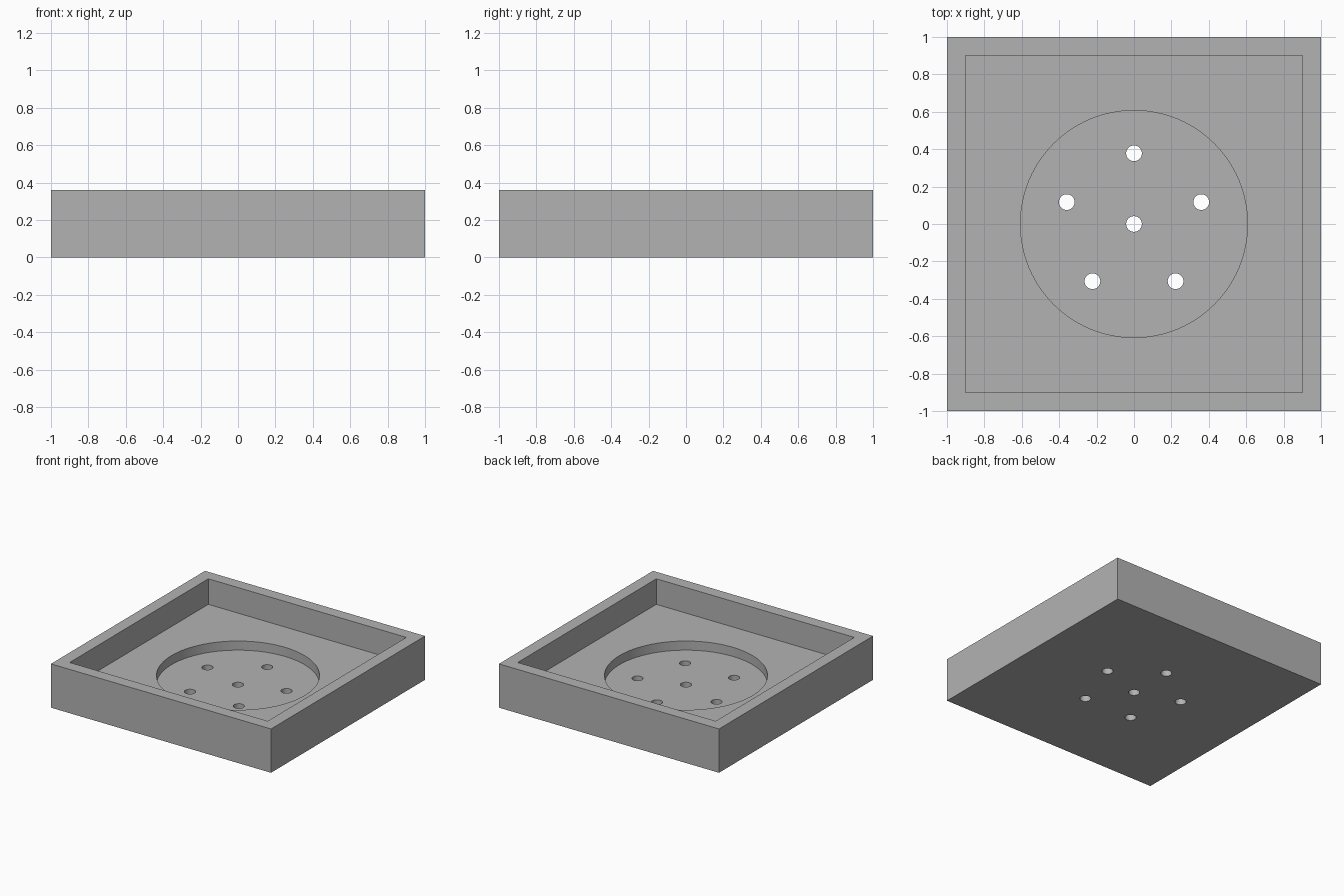
import bpy
from math import cos, sin, tau

cube = bpy.data.objects.get("Cube")
if cube:
    bpy.data.objects.remove(cube, do_unlink=True)

HEIGHT = 0.36
FLOOR = 0.15      # square pocket floor
RECESS = 0.075    # round recess floor

grey = bpy.data.materials.new("plain grey")
grey.use_nodes = True
colour = (0.45, 0.45, 0.45, 1)
grey.diffuse_color = colour
grey.node_tree.nodes["Principled BSDF"].inputs["Base Color"].default_value = colour


def block(name, width, bottom, top):
    bpy.ops.mesh.primitive_cube_add(size=1, location=(0, 0, (bottom + top) / 2))
    ob = bpy.context.object
    ob.name = name
    ob.scale = (width, width, top - bottom)
    bpy.ops.object.transform_apply(location=True, rotation=False, scale=True)
    return ob


def cylinder(name, radius, x, y, bottom, top, sides):
    bpy.ops.mesh.primitive_cylinder_add(
        vertices=sides, radius=radius, depth=top - bottom,
        location=(x, y, (bottom + top) / 2))
    bpy.context.object.name = name
    return bpy.context.object


# Square tray body
tray = block("square_tray", 2, 0, HEIGHT)
tray.data.materials.append(grey)

# Cutters: square pocket, round recess, centre drain and a ring of five drains
cutters = [block("pocket_cutter", 1.8, FLOOR, HEIGHT + 0.2),
           cylinder("recess_cutter", 0.607, 0, 0, RECESS, FLOOR + 0.1, 96)]
spots = [(0, 0)]
for i in range(5):
    angle = tau / 4 + i * tau / 5
    spots.append((0.378 * cos(angle), 0.378 * sin(angle)))
for x, y in spots:
    cutters.append(cylinder("drain_cutter", 0.042, x, y, -0.1, RECESS + 0.1, 32))

# Carve the tray, then discard the cutters
bpy.ops.object.select_all(action='DESELECT')
tray.select_set(True)
bpy.context.view_layer.objects.active = tray
for cutter in cutters:
    cutter.hide_render = True
    mod = tray.modifiers.new("carve", 'BOOLEAN')
    mod.operation = 'DIFFERENCE'
    mod.solver = 'EXACT'
    mod.object = cutter
    bpy.ops.object.modifier_apply(modifier=mod.name)
    bpy.data.objects.remove(cutter, do_unlink=True)

bpy.ops.object.shade_smooth_by_angle()
